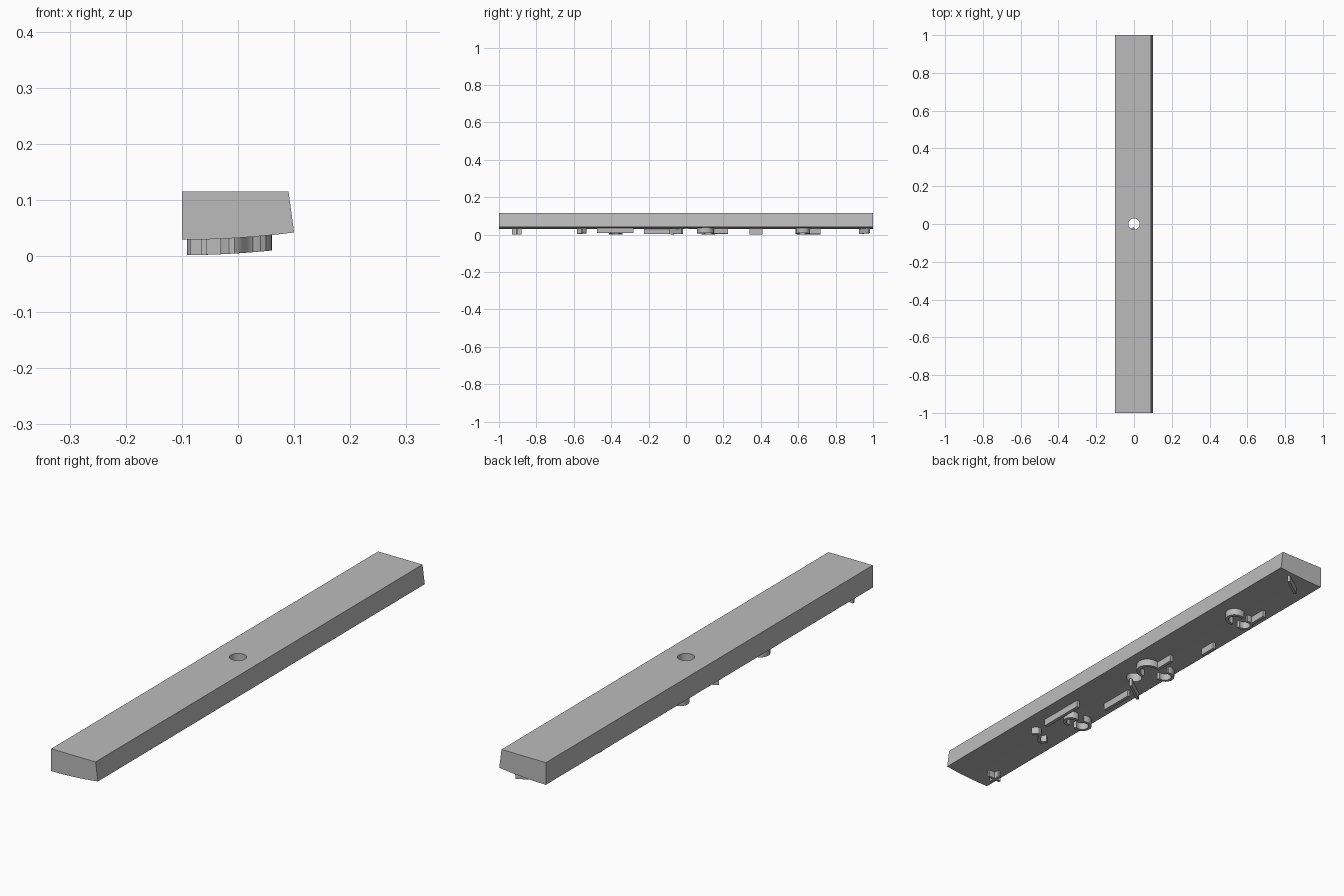
import bpy, bmesh, math
from mathutils import Vector

cube = bpy.data.objects.get("Cube")
if cube:
    bpy.data.objects.remove(cube, do_unlink=True)

grey = bpy.data.materials.new("plain_grey")
grey.use_nodes = True
colour = (0.5, 0.5, 0.5, 1)
grey.diffuse_color = colour
grey.node_tree.nodes["Principled BSDF"].inputs["Base Color"].default_value = colour


def underside(x):
    """Height of the curved lower face of the bar."""
    return 0.029 + 0.013 * ((x + 0.1) / 0.2) ** 2


def finish(name, bm):
    bmesh.ops.recalc_face_normals(bm, faces=bm.faces)
    mesh = bpy.data.meshes.new(name)
    bm.to_mesh(mesh)
    bm.free()
    mesh.materials.append(grey)
    obj = bpy.data.objects.new(name, mesh)
    bpy.context.collection.objects.link(obj)
    return obj


def smooth(obj):
    bpy.ops.object.select_all(action="DESELECT")
    obj.select_set(True)
    bpy.context.view_layer.objects.active = obj
    bpy.ops.object.shade_smooth_by_angle(angle=math.radians(30))


# Long bar: one slanted side and a curved underside
profile = [(-0.1, 0.115), (0.09, 0.115)]
steps = 16
for i in range(steps + 1):
    x = 0.1 - 0.2 * i / steps
    profile.append((x, underside(x)))
bm = bmesh.new()
face = bm.faces.new([bm.verts.new((x, -1, z)) for x, z in profile])
ext = bmesh.ops.extrude_face_region(bm, geom=[face])
moved = [v for v in ext["geom"] if isinstance(v, bmesh.types.BMVert)]
bmesh.ops.translate(bm, verts=moved, vec=(0, 2, 0))
bar = finish("bar", bm)

# Round hole through the middle
bm = bmesh.new()
bmesh.ops.create_cone(bm, cap_ends=True, segments=48, radius1=0.03, radius2=0.03, depth=0.6)
cutter = finish("hole_cutter", bm)
cutter.hide_render = True
cut = bar.modifiers.new("hole", "BOOLEAN")
cut.operation = "DIFFERENCE"
cut.solver = "EXACT"
cut.object = cutter
bpy.context.view_layer.objects.active = bar
bpy.ops.object.modifier_apply(modifier=cut.name)
bpy.data.objects.remove(cutter, do_unlink=True)
smooth(bar)


# Raised ridges under the bar, following its curve
def ridge(name, points, width=0.012):
    pts = [Vector(p) for p in points]
    bm = bmesh.new()
    rings = []
    for i, p in enumerate(pts):
        along = (pts[min(i + 1, len(pts) - 1)] - pts[max(i - 1, 0)]).normalized()
        side = Vector((-along.y, along.x)) * width / 2
        ring = []
        for q, drop in ((p + side, 0.0275), (p - side, 0.0275), (p - side, -0.004), (p + side, -0.004)):
            ring.append(bm.verts.new((q.x, q.y, underside(q.x) - drop)))
        rings.append(ring)
    for a, b in zip(rings, rings[1:]):
        for k in range(4):
            n = (k + 1) % 4
            bm.faces.new((a[k], a[n], b[n], b[k]))
    bm.faces.new(rings[0])
    bm.faces.new(rings[-1])
    smooth(finish(name, bm))


def arc(cx, cy, radius, start, end, count=14):
    """Angles in degrees, from +x towards +y."""
    result = []
    for i in range(count + 1):
        t = math.radians(start + (end - start) * i / count)
        result.append((cx + radius * math.cos(t), cy + radius * math.sin(t)))
    return result


# Straight ridges along the bar: x, start, end
for i, (x, y0, y1) in enumerate([(0.045, -0.475, -0.28), (-0.045, -0.225, -0.085),
                                 (0.0, 0.14, 0.225), (-0.06, 0.34, 0.41),
                                 (-0.05, 0.64, 0.72)]):
    ridge(f"straight_ridge_{i + 1}", [(x, y0), (x, y1)])

# Slanted ridges across the bar
ridge("slanted_ridge_1", [(0.0, -0.02), (-0.085, -0.08)], 0.01)
ridge("slanted_ridge_2", [(0.045, 0.98), (-0.03, 0.93)], 0.01)

# Small crossed ridge near the front end
ridge("cross_ridge_long", [(-0.06, -0.93), (-0.06, -0.88)], 0.01)
ridge("cross_ridge_short", [(-0.03, -0.905), (-0.085, -0.905)], 0.01)

# Wavy ridge
ridge("wavy_ridge", [(0.045 - 0.075 * i / 14, -0.557 + 0.02 * math.sin(i / 14 * math.tau))
                     for i in range(15)])

# Curved ridges: centre x, centre y, radius, start and end angle
for i, spec in enumerate([(-0.005, -0.38, 0.026, -110, 110), (-0.055, -0.375, 0.03, 60, 300),
                          (0.015, 0.105, 0.04, -100, 100), (-0.055, 0.12, 0.03, 70, 290),
                          (0.015, 0.625, 0.032, -110, 110), (-0.035, 0.62, 0.028, 70, 290)]):
    ridge(f"curved_ridge_{i + 1}", arc(*spec))
